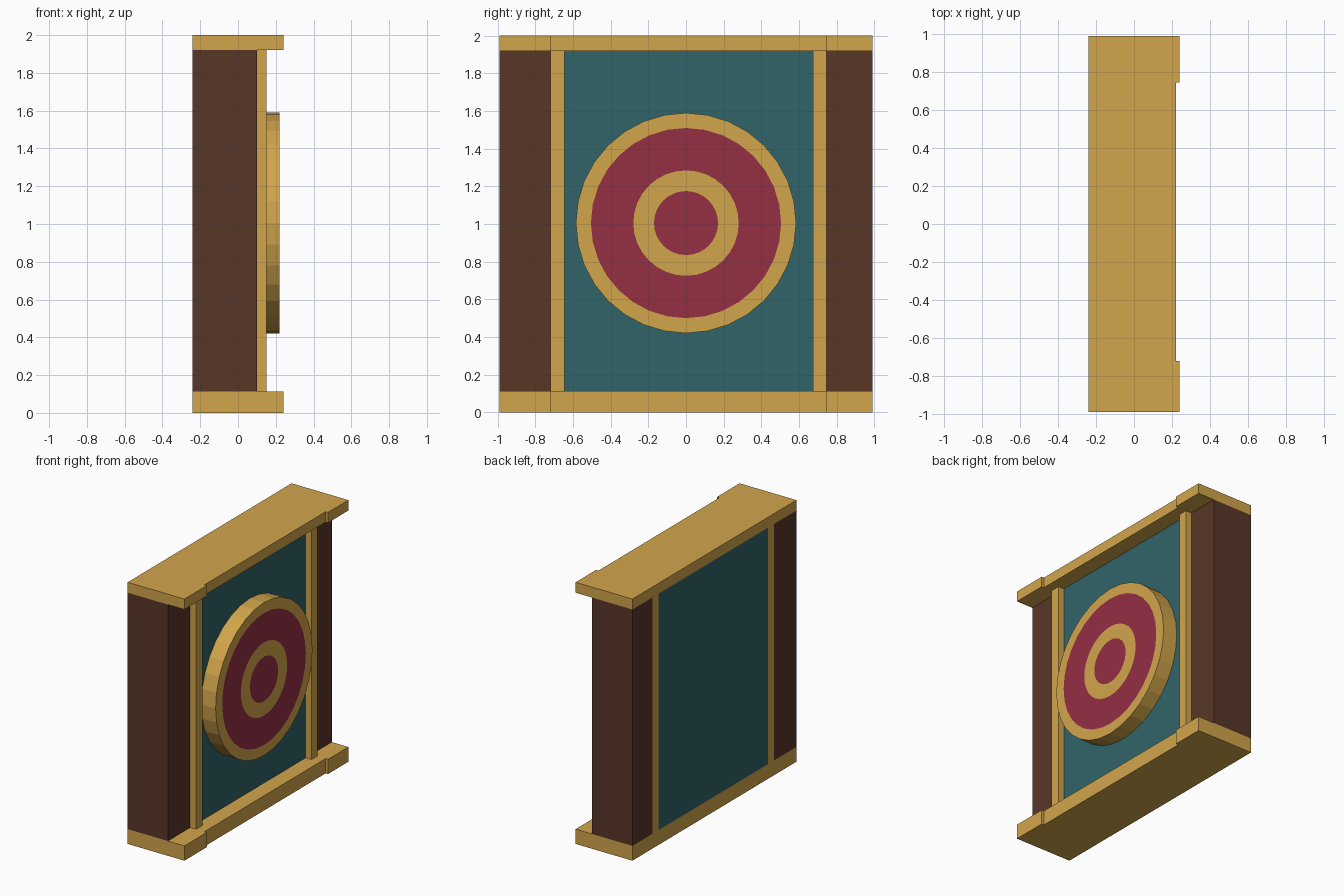
import bpy, bmesh, math

if "Cube" in bpy.data.objects:
    bpy.data.objects.remove(bpy.data.objects["Cube"])


def material(name, rgb):
    m = bpy.data.materials.new(name)
    lin = [((c / 255 + 0.055) / 1.055) ** 2.4 for c in rgb]
    m.diffuse_color = (*lin, 1)
    m.use_nodes = True
    m.node_tree.nodes["Principled BSDF"].inputs["Base Color"].default_value = m.diffuse_color
    return m


gold = material("golden wood", (210, 165, 75))
brown = material("dark brown wood", (88, 54, 39))
teal = material("teal paint", (49, 100, 106))
red = material("crimson paint", (149, 47, 68))


def finish(name, bm, *mats):
    bmesh.ops.recalc_face_normals(bm, faces=bm.faces)
    mesh = bpy.data.meshes.new(name)
    bm.to_mesh(mesh)
    bm.free()
    for m in mats:
        mesh.materials.append(m)
    obj = bpy.data.objects.new(name, mesh)
    bpy.context.collection.objects.link(obj)


def prism(name, outline, z0, z1, mat):
    """Extrude a plan outline of (x, y) points from z0 to z1."""
    bm = bmesh.new()
    face = bm.faces.new([bm.verts.new((x, y, z0)) for x, y in outline])
    top = bmesh.ops.extrude_face_region(bm, geom=[face])["geom"]
    bmesh.ops.translate(bm, vec=(0, 0, z1 - z0),
                        verts=[v for v in top if isinstance(v, bmesh.types.BMVert)])
    finish(name, bm, mat)


def box(name, x0, x1, y0, y1, z0, z1, mat):
    prism(name, [(x0, y0), (x1, y0), (x1, y1), (x0, y1)], z0, z1, mat)


BACK, FACE, END = -0.24, 0.10, 0.99
LOW, HIGH = 0.113, 1.92
Y0, Y1, Y2, Y3 = -0.72, -0.645, 0.675, 0.745

# Top and bottom slabs, slightly recessed between their end blocks
slab = [(BACK, -END), (0.24, -END), (0.24, Y0), (0.22, Y0),
        (0.22, Y3), (0.24, Y3), (0.24, END), (BACK, END)]
prism("bottom_slab", slab, 0, LOW, gold)
prism("top_slab", slab, HIGH, 2.0, gold)

# Side posts, trim strips and the painted panel
box("side_post_front", BACK, FACE, -END, Y0, LOW, HIGH, brown)
box("side_post_rear", BACK, FACE, Y3, END, LOW, HIGH, brown)
box("trim_strip_front", BACK, 0.15, Y0, Y1, LOW, HIGH, gold)
box("trim_strip_rear", BACK, 0.15, Y2, Y3, LOW, HIGH, gold)
box("panel", BACK, FACE, Y1, Y2, LOW, HIGH, teal)

# Target disc: concentric rings alternate in colour
SIDES, CENTRE = 32, 1.005
bm = bmesh.new()
rings = []
for x, r in [(FACE, 0.585), (0.22, 0.585), (0.22, 0.505), (0.22, 0.28), (0.22, 0.17)]:
    rings.append([bm.verts.new((x, r * math.cos(a), CENTRE + r * math.sin(a)))
                  for a in (2 * math.pi * i / SIDES for i in range(SIDES))])
for k, slot in enumerate([0, 0, 1, 0]):
    a, b = rings[k], rings[k + 1]
    for i in range(SIDES):
        j = (i + 1) % SIDES
        bm.faces.new((a[i], a[j], b[j], b[i])).material_index = slot
bm.faces.new(rings[-1]).material_index = 1
bm.faces.new(rings[0])
finish("target_disc", bm, gold, red)
